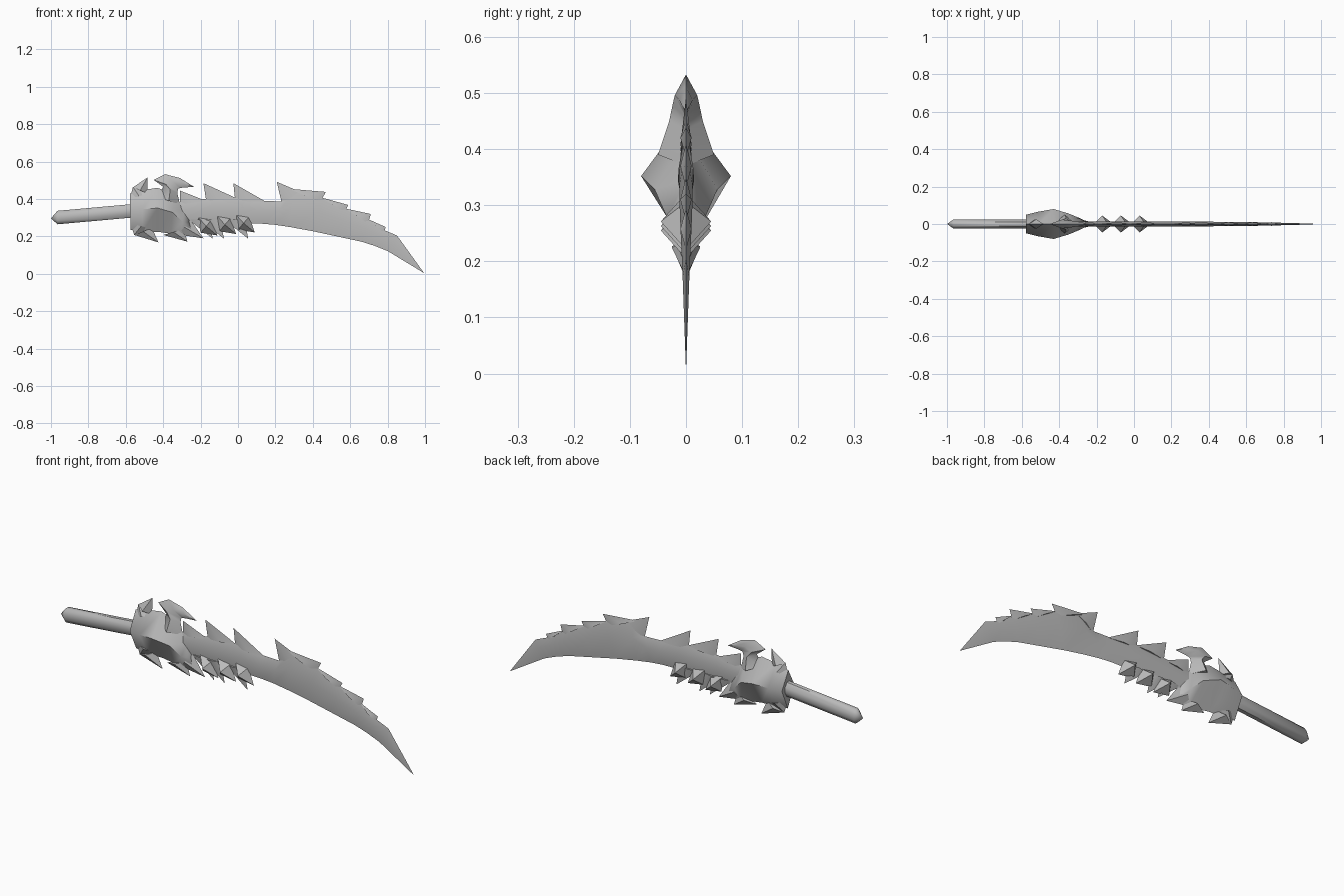
import bpy, bmesh, math

cube = bpy.data.objects.get("Cube")
if cube:
    bpy.data.objects.remove(cube, do_unlink=True)

steel = bpy.data.materials.new("grey steel")
steel.use_nodes = True
grey = (0.5, 0.5, 0.5, 1)
steel.diffuse_color = grey
steel.node_tree.nodes["Principled BSDF"].inputs["Base Color"].default_value = grey


def finish(bm, name, angle=35):
    """Turn a bmesh into a named, shaded object."""
    bmesh.ops.remove_doubles(bm, verts=bm.verts, dist=1e-5)
    bmesh.ops.dissolve_degenerate(bm, edges=bm.edges, dist=1e-5)
    bmesh.ops.recalc_face_normals(bm, faces=bm.faces)
    mesh = bpy.data.meshes.new(name)
    bm.to_mesh(mesh)
    bm.free()
    mesh.materials.append(steel)
    obj = bpy.data.objects.new(name, mesh)
    bpy.context.collection.objects.link(obj)
    bpy.ops.object.select_all(action="DESELECT")
    obj.select_set(True)
    bpy.context.view_layer.objects.active = obj
    bpy.ops.object.shade_smooth_by_angle(angle=math.radians(angle))
    return obj


def loft(bm, rings):
    """Skin closed rings of equal length and cap both ends."""
    loops = [[bm.verts.new(p) for p in ring] for ring in rings]
    count = len(loops[0])
    for a, b in zip(loops, loops[1:]):
        for i in range(count):
            j = (i + 1) % count
            bm.faces.new((a[i], a[j], b[j], b[i]))
    bm.faces.new(loops[0])
    bm.faces.new(loops[-1])


def ridged(name, stations, ridge=0.5, angle=35):
    """Diamond section swept along stations of (upper, lower, half thickness)."""
    bm = bmesh.new()
    rings = []
    for (ux, uz), (lx, lz), t in stations:
        mx, mz = lx + (ux - lx) * ridge, lz + (uz - lz) * ridge
        rings.append([(ux, 0, uz), (mx, t, mz), (lx, 0, lz), (mx, -t, mz)])
    loft(bm, rings)
    return finish(bm, name, angle)


def spike(name, tip, a, b, t):
    """Flat thorn with a raised centre line at its root."""
    bm = bmesh.new()
    root = [(a[0], 0, a[1]), ((a[0] + b[0]) / 2, t, (a[1] + b[1]) / 2),
            (b[0], 0, b[1]), ((a[0] + b[0]) / 2, -t, (a[1] + b[1]) / 2)]
    base = [bm.verts.new(p) for p in root]
    end = bm.verts.new((tip[0], 0, tip[1]))
    for i in range(4):
        bm.faces.new((base[i], base[(i + 1) % 4], end))
    bm.faces.new(base)
    return finish(bm, name)


# Handle: flattened octagonal bar with a pointed pommel
bm = bmesh.new()
rings = []
for x, z, size in ((-1, 0.297, 0), (-0.965, 0.301, 1), (-0.52, 0.341, 1)):
    ring = []
    for k in range(8):
        turn = math.tau * (k + 0.5) / 8
        ring.append((x, size * 0.026 * math.cos(turn), z + size * 0.039 * math.sin(turn)))
    rings.append(ring)
loft(bm, rings)
finish(bm, "handle", 50)

# Blade: curved body with a thin diamond section
ridged("blade", [
    ((-0.36, 0.38), (-0.36, 0.27), 0.013),
    ((-0.18, 0.4), (-0.18, 0.275), 0.014),
    ((0.02, 0.41), (0.04, 0.27), 0.014),
    ((0.14, 0.39), (0.13, 0.268), 0.014),
    ((0.23, 0.387), (0.2, 0.262), 0.013),
    ((0.3, 0.445), (0.28, 0.25), 0.013),
    ((0.45, 0.405), (0.4, 0.228), 0.012),
    ((0.58, 0.345), (0.53, 0.2), 0.011),
    ((0.7, 0.285), (0.66, 0.172), 0.009),
    ((0.79, 0.23), (0.73, 0.15), 0.007),
    ((0.85, 0.205), (0.8, 0.122), 0.006),
    ((0.995, 0.004), (0.995, 0.004), 0),
], ridge=0.6)

# Teeth along the back of the blade: tip, root start, root end
back_teeth = [
    ((-0.31, 0.445), (-0.31, 0.37), (-0.17, 0.39)),
    ((-0.185, 0.485), (-0.17, 0.39), (-0.01, 0.405)),
    ((-0.025, 0.485), (-0.015, 0.39), (0.15, 0.385)),
    ((0.207, 0.492), (0.235, 0.375), (0.33, 0.44)),
    ((0.47, 0.438), (0.27, 0.455), (0.44, 0.385)),
    ((0.59, 0.368), (0.44, 0.41), (0.57, 0.33)),
    ((0.71, 0.32), (0.57, 0.35), (0.695, 0.27)),
    ((0.79, 0.25), (0.69, 0.295), (0.78, 0.22)),
]
for n, (tip, a, b) in enumerate(back_teeth):
    spike(f"back_tooth_{n + 1}", tip, a, b, 0.01)

# Thorns under the root of the blade
for n, x in enumerate((-0.135, -0.075, 0.055)):
    spike(f"lower_thorn_{n + 1}", (x, 0.188), (x - 0.13, 0.29), (x - 0.02, 0.29), 0.013)

# Thick scales under the root of the blade
for n in range(3):
    x = n * 0.1 - 0.17
    lift = n * 0.008
    ridged(f"lower_scale_{n + 1}", [
        ((x - 0.045, 0.305 + lift), (x - 0.045, 0.305 + lift), 0),
        ((x + 0.03, 0.29 + lift), (x - 0.03, 0.22 + lift), 0.045),
        ((x + 0.06, 0.205 + lift), (x + 0.06, 0.205 + lift), 0),
    ])

# Guard: bulging core
ridged("guard_core", [
    ((-0.578, 0.43), (-0.575, 0.235), 0.05),
    ((-0.51, 0.448), (-0.51, 0.225), 0.066),
    ((-0.43, 0.46), (-0.43, 0.225), 0.08),
    ((-0.34, 0.425), (-0.36, 0.215), 0.056),
    ((-0.285, 0.345), (-0.31, 0.2), 0.034),
    ((-0.25, 0.27), (-0.25, 0.205), 0.012),
], ridge=0.54, angle=60)

# Guard: large curled horn on top
ridged("guard_horn", [
    ((-0.43, 0.41), (-0.31, 0.37), 0.05),
    ((-0.4, 0.465), (-0.325, 0.435), 0.03),
    ((-0.45, 0.502), (-0.32, 0.455), 0.024),
    ((-0.39, 0.533), (-0.31, 0.459), 0.02),
    ((-0.31, 0.512), (-0.285, 0.462), 0.012),
    ((-0.235, 0.465), (-0.235, 0.465), 0),
], angle=60)

# Guard: smaller points around the rim
guard_points = [
    ("rear_top", (-0.483, 0.516), (-0.562, 0.462), (-0.485, 0.43)),
    ("rear_top_root", (-0.562, 0.465), (-0.578, 0.4), (-0.48, 0.43)),
    ("rear_bottom", (-0.425, 0.168), (-0.555, 0.208), (-0.46, 0.245)),
    ("rear_bottom_root", (-0.555, 0.208), (-0.575, 0.27), (-0.46, 0.24)),
    ("middle_bottom", (-0.27, 0.172), (-0.4, 0.208), (-0.29, 0.24)),
    ("front_bottom", (-0.185, 0.19), (-0.32, 0.21), (-0.255, 0.29)),
]
for name, tip, a, b in guard_points:
    spike(f"guard_point_{name}", tip, a, b, 0.025)
